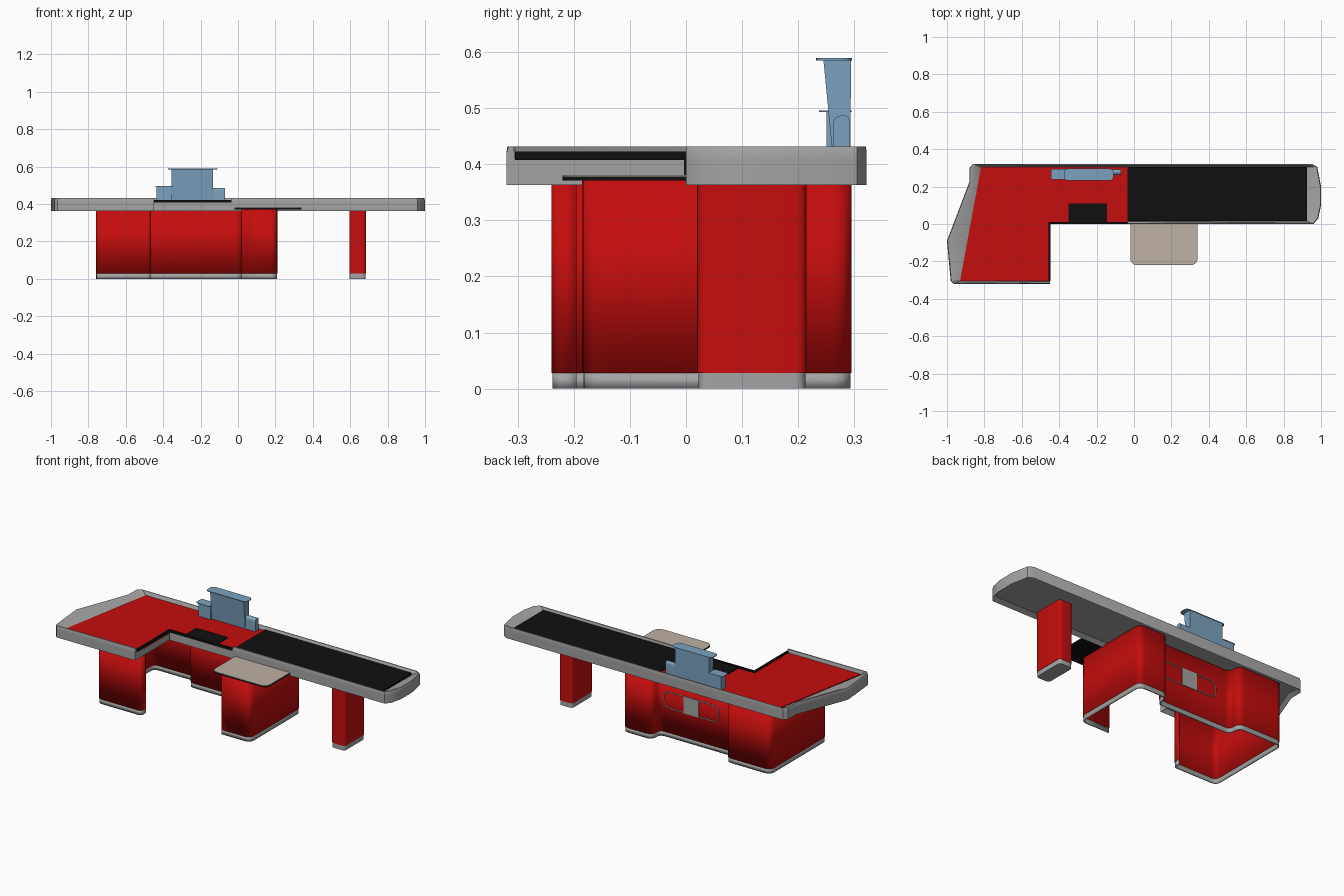
import bpy, bmesh, math
from mathutils import Vector

cube = bpy.data.objects.get("Cube")
if cube:
    bpy.data.objects.remove(cube, do_unlink=True)


def material(name, r, g, b):
    m = bpy.data.materials.new(name)
    m.use_nodes = True
    m.diffuse_color = (r, g, b, 1)
    m.node_tree.nodes["Principled BSDF"].inputs["Base Color"].default_value = (r, g, b, 1)
    return m


RED = material("red panel", 0.56, 0.004, 0.004)
GREY = material("grey trim", 0.37, 0.37, 0.37)
BLACK = material("black rubber", 0.005, 0.005, 0.005)
BLUE = material("blue plastic", 0.2, 0.36, 0.52)
BEIGE = material("beige shelf", 0.51, 0.44, 0.37)


def finish(name, bm, mat, recalc=True):
    if recalc:
        bmesh.ops.recalc_face_normals(bm, faces=bm.faces)
    mesh = bpy.data.meshes.new(name)
    bm.to_mesh(mesh)
    bm.free()
    mesh.materials.append(mat)
    ob = bpy.data.objects.new(name, mesh)
    bpy.context.collection.objects.link(ob)
    bpy.ops.object.select_all(action='DESELECT')
    ob.select_set(True)
    bpy.context.view_layer.objects.active = ob
    bpy.ops.object.shade_smooth_by_angle(angle=math.radians(35))
    return ob


def rounded(points, radius, closed=False, steps=5):
    """Replace the corners of a path with arcs."""
    pts = [Vector(p) for p in points]
    out = []
    for i, p in enumerate(pts):
        if not closed and i in (0, len(pts) - 1):
            out.append(p)
            continue
        a, b = pts[i - 1] - p, pts[(i + 1) % len(pts)] - p
        r = min(radius, a.length * 0.49, b.length * 0.49)
        start, end = p + a.normalized() * r, p + b.normalized() * r
        for k in range(steps + 1):
            t = k / steps
            out.append(start * (1 - t) ** 2 + p * 2 * t * (1 - t) + end * t * t)
    return out


def rect(x0, x1, y0, y1):
    return [(x0, y0), (x1, y0), (x1, y1), (x0, y1)]


def place(p, d, axis):
    return {'x': (d, p[0], p[1]), 'y': (p[0], d, p[1]), 'z': (p[0], p[1], d)}[axis]


def prism(name, points, lo, hi, mat, axis='z', recess=0):
    bm = bmesh.new()
    a = [bm.verts.new(place(p, lo, axis)) for p in points]
    b = [bm.verts.new(place(p, hi, axis)) for p in points]
    low = bm.faces.new(a)
    bm.faces.new(b)
    for i in range(len(a)):
        j = (i + 1) % len(a)
        bm.faces.new((a[i], a[j], b[j], b[i]))
    bmesh.ops.recalc_face_normals(bm, faces=bm.faces)
    if recess:
        bmesh.ops.inset_region(bm, faces=[low], thickness=0.02, use_even_offset=True)
        bmesh.ops.translate(bm, verts=low.verts, vec=(0, 0, recess))
    return finish(name, bm, mat)


def wall(name, path, z0, z1, thickness, mat):
    bm = bmesh.new()
    rows = [[bm.verts.new((p[0], p[1], z)) for p in path] for z in (z0, z1)]
    for i in range(len(path) - 1):
        bm.faces.new((rows[0][i], rows[0][i + 1], rows[1][i + 1], rows[1][i]))
    ob = finish(name, bm, mat, recalc=False)
    mod = ob.modifiers.new("thickness", 'SOLIDIFY')
    mod.thickness, mod.offset, mod.use_even_offset = thickness, 0, True
    return ob


# Counter body: outer edge paired with the foot of the raised rim
outer = [(-.45, -.32), (-.965, -.32), (-.98, -.305), (-1, -.09), (-.88, .225),
         (-.88, .3), (-.86, .322), (.95, .322), (.98, .305), (1, .2),
         (1, .1), (.985, .03), (.96, 0), (-.035, 0)]
inner = [(-.45, -.305), (-.93, -.305), (-.93, -.304), (-.89, -.09), (-.834, .225),
         (-.82, .3), (-.818, .305), (.925, .305), (.925, .304), (.925, .2),
         (.925, .1), (.925, .03), (.925, .015), (-.035, .015)]
prism("counter_body", outer + [(-.45, 0)], .363, .408, GREY, recess=.02)

# Raised rim sloping down to the deck
bm = bmesh.new()
sections = []
for o, f in zip(outer, inner):
    o, f = Vector(o), Vector(f)
    n = (f - o).normalized()
    ring = [(o, .408), (o, .42), (o + n * .004, .432), (o + n * .013, .432), (f, .408)]
    sections.append([bm.verts.new((p.x, p.y, z)) for p, z in ring])
for s, t in zip(sections, sections[1:]):
    for i in range(5):
        j = (i + 1) % 5
        bm.faces.new((s[i], s[j], t[j], t[i]))
bm.faces.new(sections[0])
bm.faces.new(sections[-1])
finish("counter_rim", bm, GREY)

# Deck, belt and rubber edging
prism("bagging_deck", [(-.45, -.305), (-.93, -.305), (-.818, .305), (-.035, .305),
                       (-.035, .003), (-.45, .003)], .4, .413, RED)
prism("conveyor_belt", rect(-.035, .925, .015, .305), .4, .419, BLACK)
prism("scanner_plate", rect(-.35, -.145, .012, .11), .41, .42, BLACK)
prism("side_edging", rect(-.457, -.447, -.305, .01), .408, .423, BLACK)
prism("front_edging", rect(-.45, -.035, 0, .01), .408, .423, BLACK)
prism("corner_edging", rect(-.452, -.448, -.004, .002), .365, .41, BLACK)

# Cabinet shell, open towards the cashier, with a plinth
shell = rounded([(-.47, -.195), (-.47, -.235), (-.755, -.235), (-.755, .29), (-.47, .29),
                 (-.47, .215), (.02, .215), (.02, .29), (.205, .29), (.205, -.18),
                 (.02, -.18)], .035)
wall("cabinet_shell", shell, .028, .372, .01, RED)
wall("cabinet_plinth", shell, 0, .028, .006, GREY)

# Free-standing leg under the belt
prism("leg", rounded(rect(.595, .685, .02, .215), .02, True), .028, .385, RED)
prism("leg_plinth", rounded(rect(.597, .683, .022, .213), .02, True), 0, .028, GREY)

# Customer shelf
tray = [(-.02, 0), *rounded([(-.02, 0), (-.02, -.22), (.34, -.22), (.34, 0)], .04)[1:-1], (.34, 0)]
prism("shelf_base", tray, .371, .378, BLACK)
prism("shelf_top", tray, .378, .381, BEIGE)

# Back panel trim: slot outline and plain plate
slot = rounded(rect(-.37, -.01, .175, .27), .04, True)
curve = bpy.data.curves.new("slot_outline", 'CURVE')
curve.dimensions = '3D'
curve.bevel_depth = .003
curve.bevel_resolution = 1
spline = curve.splines.new('POLY')
spline.points.add(len(slot) - 1)
for pt, p in zip(spline.points, slot):
    pt.co = (p.x, .221, p.y, 1)
spline.use_cyclic_u = True
curve.materials.append(GREY)
bpy.context.collection.objects.link(bpy.data.objects.new("slot_outline", curve))
prism("back_plate", rect(-.24, -.14, .172, .273), .218, .224, GREY, 'y')

# Payment terminal
prism("terminal_body", [(.262, .41), (.293, .41), (.294, .585), (.245, .585)],
      -.355, -.135, BLUE, 'x')
prism("terminal_cap", rounded(rect(-.375, -.11, .232, .296), .025, True), .585, .589, BLUE)
prism("terminal_left_wing", rect(-.435, -.355, .25, .292), .41, .493, BLUE)
prism("terminal_left_cap", rounded(rect(-.445, -.35, .237, .295), .015, True), .493, .496, BLUE)
arch = [(.262, .41), (.292, .41), *rounded([(.292, .45), (.292, .489), (.262, .485), (.262, .45)], .02)]
prism("terminal_right_wing", arch, -.135, -.07, BLUE, 'x')
